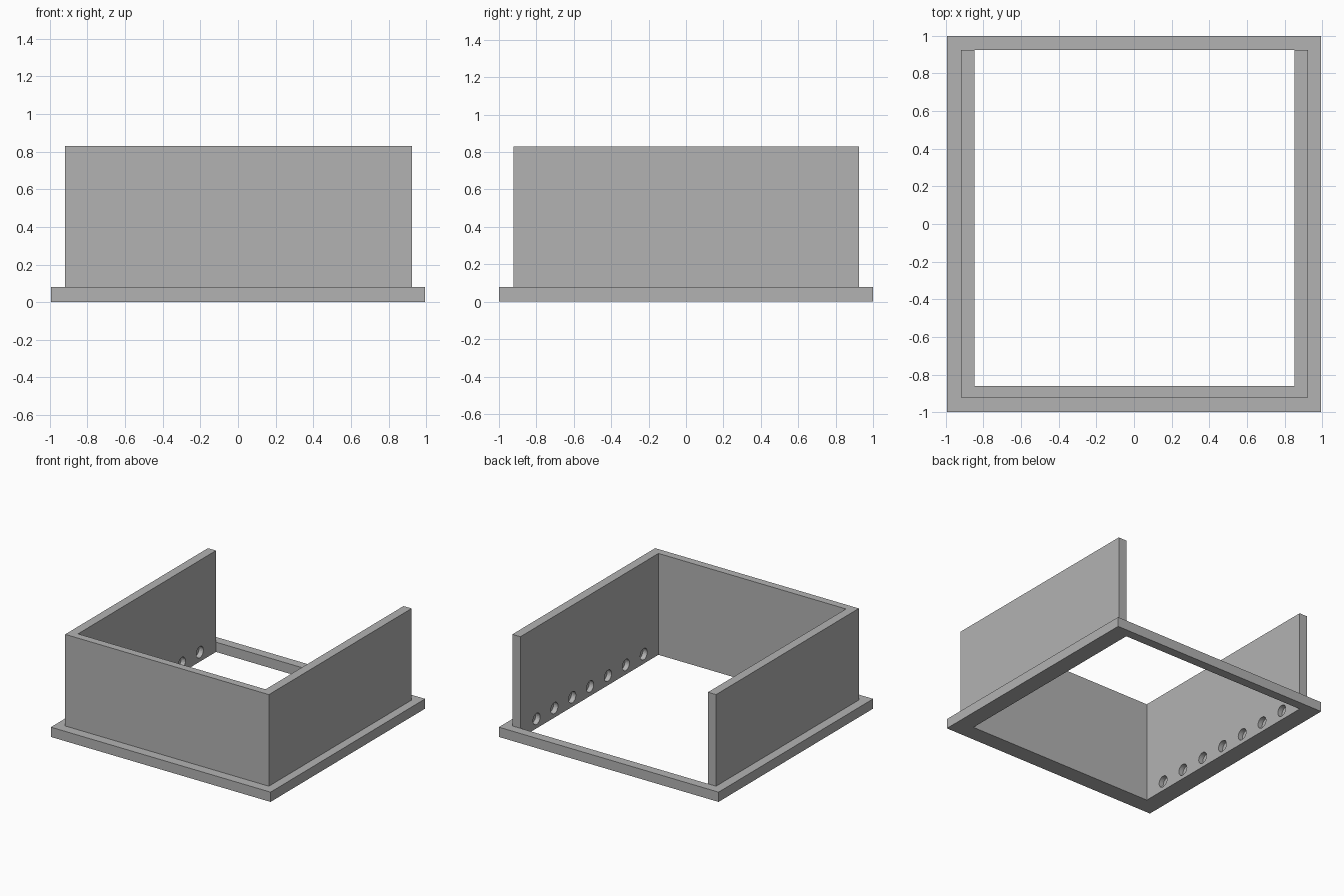
import bpy, bmesh, math
from mathutils import Matrix

if "Cube" in bpy.data.objects:
    bpy.data.objects.remove(bpy.data.objects["Cube"])

grey = bpy.data.materials.new("plain grey")
grey.diffuse_color = (0.45, 0.45, 0.45, 1)
grey.use_nodes = True
grey.node_tree.nodes["Principled BSDF"].inputs["Base Color"].default_value = grey.diffuse_color

# Shared plan dimensions
IN_L, IN_R, IN_F, IN_B = -0.847, 0.852, -0.86, 0.925     # opening
OUT_L, OUT_R, OUT_F = -0.92, 0.925, -0.922               # wall outer faces
RIM_X, RIM_Y = 0.995, 1.0                                # base frame
RIM_H, WALL_TOP = 0.08, 0.83
HOLE_R, HOLE_DEPTH, HOLE_Z = 0.046, 0.04, 0.078


def make_object(name, bm):
    bmesh.ops.recalc_face_normals(bm, faces=bm.faces)
    mesh = bpy.data.meshes.new(name)
    bm.to_mesh(mesh)
    bm.free()
    mesh.materials.append(grey)
    obj = bpy.data.objects.new(name, mesh)
    bpy.context.collection.objects.link(obj)
    return obj


def band(name, outer, inner, z0, z1, closed):
    """Solid strip between two matching plan outlines."""
    bm = bmesh.new()
    a = [bm.verts.new((x, y, z0)) for x, y in outer]
    b = [bm.verts.new((x, y, z0)) for x, y in inner]
    n = len(a)
    for i in range(n if closed else n - 1):
        j = (i + 1) % n
        bm.faces.new((a[i], a[j], b[j], b[i]))
    top = bmesh.ops.extrude_face_region(bm, geom=bm.faces[:])["geom"]
    verts = [g for g in top if isinstance(g, bmesh.types.BMVert)]
    bmesh.ops.translate(bm, verts=verts, vec=(0, 0, z1 - z0))
    # keep the underside so the strip stays closed
    bm.normal_update()
    if not any(f.calc_center_median().z < z0 + 1e-5 for f in bm.faces):
        for i in range(n if closed else n - 1):
            j = (i + 1) % n
            bm.faces.new((a[i], a[j], b[j], b[i]))
    return make_object(name, bm)


# Base frame: flat rectangular rim
base = band("base_frame",
            [(-RIM_X, -RIM_Y), (RIM_X, -RIM_Y), (RIM_X, RIM_Y), (-RIM_X, RIM_Y)],
            [(IN_L, IN_F), (IN_R, IN_F), (IN_R, IN_B), (IN_L, IN_B)],
            0, RIM_H, True)

# Three walls, open at the back
walls = band("u_shaped_walls",
             [(OUT_L, IN_B), (OUT_L, OUT_F), (OUT_R, OUT_F), (OUT_R, IN_B)],
             [(IN_L, IN_B), (IN_L, IN_F), (IN_R, IN_F), (IN_R, IN_B)],
             RIM_H, WALL_TOP, False)

# Seven blind round holes low on the inside of each side wall
bm = bmesh.new()
for x in (IN_L, IN_R):
    for i in range(7):
        place = Matrix.Translation((x, -0.67 + 0.231 * i, HOLE_Z))
        bmesh.ops.create_cone(bm, cap_ends=True, segments=24,
                              radius1=HOLE_R, radius2=HOLE_R, depth=2 * HOLE_DEPTH,
                              matrix=place @ Matrix.Rotation(math.pi / 2, 4, 'Y'))
cutter = make_object("hole_cutter", bm)
cutter.hide_render = True

for obj in (base, walls):
    mod = obj.modifiers.new("holes", 'BOOLEAN')
    mod.operation = 'DIFFERENCE'
    mod.solver = 'EXACT'
    mod.object = cutter
    bpy.context.view_layer.objects.active = obj
    bpy.ops.object.modifier_apply(modifier=mod.name)

bpy.data.objects.remove(cutter)
